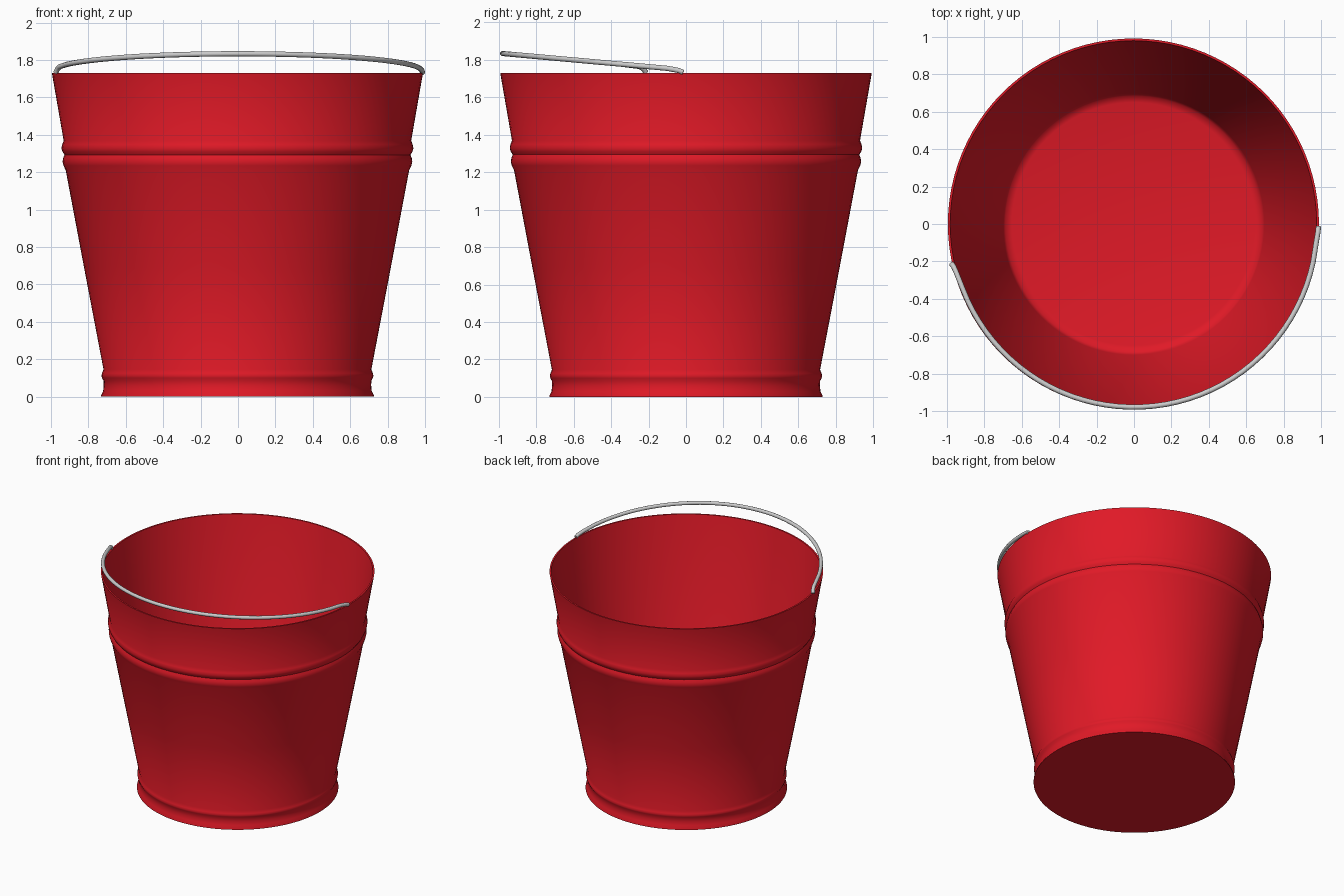
import bpy, bmesh, math

if "Cube" in bpy.data.objects:
    bpy.data.objects.remove(bpy.data.objects["Cube"])

SEGMENTS = 96

red = bpy.data.materials.new("red_enamel")
red.diffuse_color = (0.75, 0.01, 0.02, 1)
red.use_nodes = True
red.node_tree.nodes["Principled BSDF"].inputs["Base Color"].default_value = red.diffuse_color


def lathe(name, profile, material):
    """Revolve a (radius, height) profile around z."""
    bm = bmesh.new()
    verts = [bm.verts.new((r, 0, z)) for r, z in profile]
    edges = [bm.edges.new(pair) for pair in zip(verts, verts[1:])]
    bmesh.ops.spin(bm, geom=verts + edges, cent=(0, 0, 0), axis=(0, 0, 1),
                   angle=math.tau, steps=SEGMENTS, use_duplicate=False)
    bmesh.ops.remove_doubles(bm, verts=bm.verts, dist=0.0005)
    bmesh.ops.recalc_face_normals(bm, faces=bm.faces)
    mesh = bpy.data.meshes.new(name)
    bm.to_mesh(mesh)
    bm.free()
    obj = bpy.data.objects.new(name, mesh)
    bpy.context.collection.objects.link(obj)
    mesh.materials.append(material)
    return obj


def smooth(obj, degrees):
    bpy.ops.object.select_all(action='DESELECT')
    obj.select_set(True)
    bpy.context.view_layer.objects.active = obj
    bpy.ops.object.shade_smooth_by_angle(angle=math.radians(degrees))


# Bucket: flat base, foot bead, flared wall, double bead, rim, plain inside wall and floor
bucket = lathe("bucket", [
    (0, 0), (0.73, 0), (0.73, 0.006), (0.718, 0.03), (0.715, 0.06),
    (0.716, 0.085), (0.724, 0.1), (0.727, 0.112), (0.724, 0.125), (0.716, 0.145),
    (0.82, 0.69), (0.918, 1.21), (0.93, 1.235), (0.935, 1.255), (0.932, 1.275),
    (0.925, 1.293), (0.936, 1.31), (0.941, 1.328), (0.937, 1.348), (0.929, 1.368),
    (0.992, 1.73), (0.98, 1.73),
    (0.70, 0.06), (0.685, 0.03), (0.65, 0.02), (0, 0.02)], red)
bucket.location.x = -0.003
smooth(bucket, 50)

# Handle: bent wire lying along the front of the rim, both ends turned down onto it
path = [(-0.974, -0.215, 1.732), (-0.966, -0.225, 1.75), (-0.954, -0.25, 1.764)]
for i in range(41):
    a = math.radians(197 + (348 - 197) * i / 40)
    x, y = 0.979 * math.cos(a), 0.979 * math.sin(a)
    path.append((x, y, 1.745 - 0.09 * y))
path += [(0.974, -0.1, 1.754), (0.984, -0.04, 1.743), (0.986, -0.015, 1.733)]
path = [path[0], path[1], path[2]] + path[4:]

curve = bpy.data.curves.new("handle", 'CURVE')
curve.dimensions = '3D'
curve.bevel_depth = 0.014
curve.bevel_resolution = 4
curve.use_fill_caps = True
spline = curve.splines.new('POLY')
spline.points.add(len(path) - 1)
for point, co in zip(spline.points, path):
    point.co = (*co, 1)
handle = bpy.data.objects.new("handle", curve)
bpy.context.collection.objects.link(handle)
bpy.ops.object.select_all(action='DESELECT')
handle.select_set(True)
bpy.context.view_layer.objects.active = handle
bpy.ops.object.convert(target='MESH')
smooth(bpy.context.view_layer.objects.active, 50)
